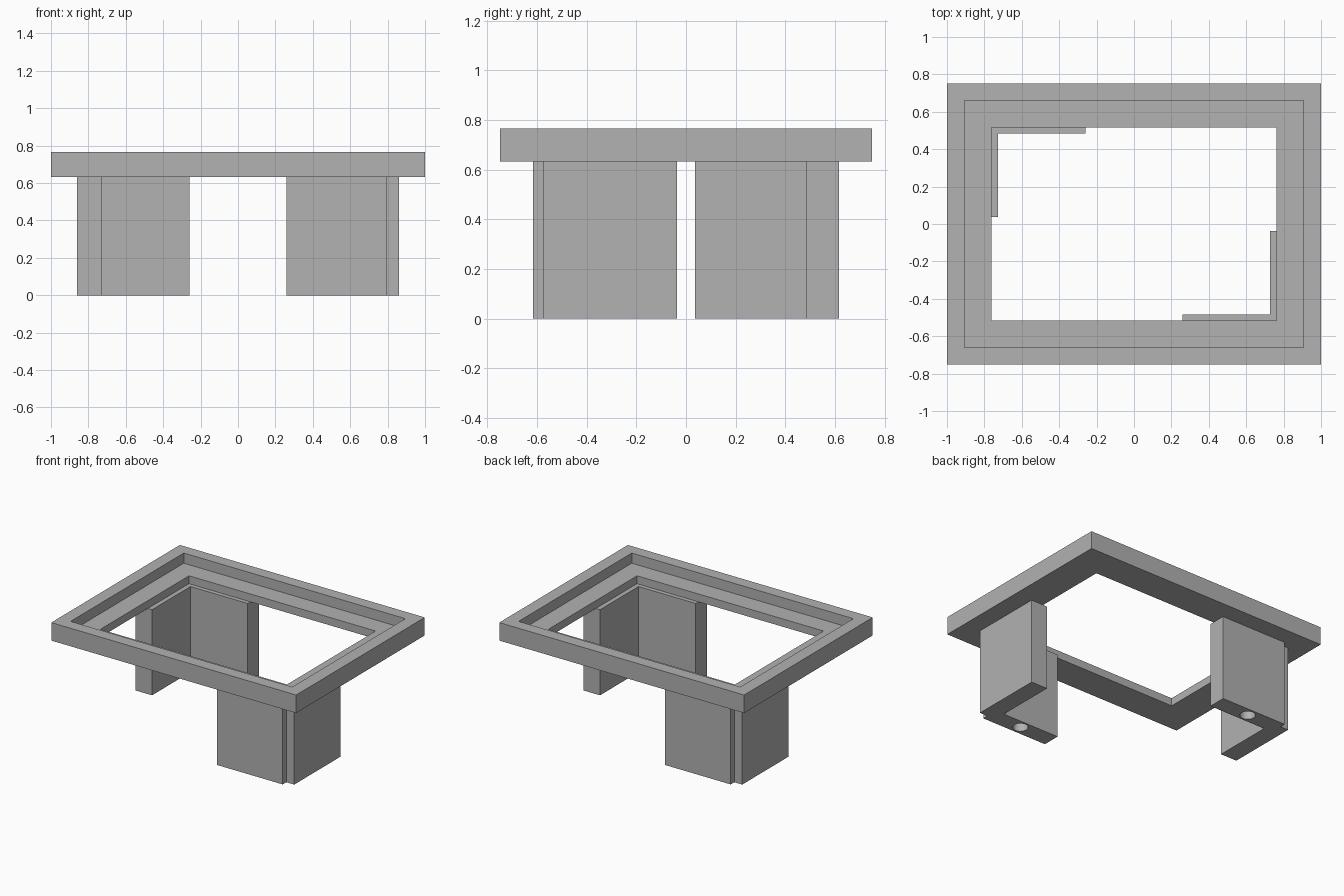
import bpy, bmesh
from math import pi
from mathutils import Matrix, Vector

if "Cube" in bpy.data.objects:
    bpy.data.objects.remove(bpy.data.objects["Cube"], do_unlink=True)

# One flat grey for everything
grey = bpy.data.materials.new("grey")
grey.use_nodes = True
grey.diffuse_color = (0.445, 0.445, 0.445, 1)
grey.node_tree.nodes["Principled BSDF"].inputs["Base Color"].default_value = grey.diffuse_color

FRAME_BOTTOM, LEDGE, FRAME_TOP = 0.632, 0.69, 0.765


def finish(bm, name):
    """Turn a bmesh into a named object with outward faces."""
    bmesh.ops.recalc_face_normals(bm, faces=bm.faces)
    mesh = bpy.data.meshes.new(name)
    bm.to_mesh(mesh)
    bm.free()
    mesh.materials.append(grey)
    obj = bpy.data.objects.new(name, mesh)
    bpy.context.collection.objects.link(obj)
    return obj


def rectangular_frame(name, profile):
    """Sweep a closed (half x, half y, z) profile round a rectangle."""
    bm = bmesh.new()
    corners = [(1, 1), (-1, 1), (-1, -1), (1, -1)]
    rings = [[bm.verts.new((sx * hx, sy * hy, z)) for sx, sy in corners]
             for hx, hy, z in profile]
    for i, ring in enumerate(rings):
        below = rings[i - 1]
        for k in range(4):
            n = (k + 1) % 4
            bm.faces.new((below[k], below[n], ring[n], ring[k]))
    return finish(bm, name)


def corner_leg(name, outline, hole, angle):
    """Extrude the stepped L outline and drill a blind hole from below."""
    bm = bmesh.new()
    base = bm.faces.new([bm.verts.new((x, y, 0)) for x, y in outline])
    top = bmesh.ops.extrude_face_region(bm, geom=[base])["geom"]
    bmesh.ops.translate(bm, vec=(0, 0, FRAME_BOTTOM),
                        verts=[g for g in top if isinstance(g, bmesh.types.BMVert)])
    leg = finish(bm, name)

    cutter_bm = bmesh.new()
    bmesh.ops.create_cone(cutter_bm, cap_ends=True, segments=32, radius1=0.052,
                          radius2=0.052, depth=0.6,
                          matrix=Matrix.Translation(Vector((*hole, 0))))
    cutter = finish(cutter_bm, "hole_cutter")
    cutter.hide_render = True
    cut = leg.modifiers.new("hole", "BOOLEAN")
    cut.operation, cut.object, cut.solver = "DIFFERENCE", cutter, "EXACT"

    # Bake the cut, then drop the cutter
    bpy.context.view_layer.update()
    evaluated = leg.evaluated_get(bpy.context.evaluated_depsgraph_get())
    baked = bpy.data.meshes.new_from_object(evaluated)
    leg.modifiers.clear()
    leg.data = baked
    bpy.data.objects.remove(cutter, do_unlink=True)
    baked.transform(Matrix.Rotation(angle, 4, "Z"))
    return leg


# Top frame with a recessed ledge
rectangular_frame("top_frame", [
    (1, 0.75, FRAME_BOTTOM), (1, 0.75, FRAME_TOP),
    (0.905, 0.66, FRAME_TOP), (0.905, 0.66, LEDGE),
    (0.762, 0.517, LEDGE), (0.762, 0.517, FRAME_BOTTOM)])

# Two L-shaped legs on opposite corners
leg_outline = [(0.26, -0.617), (0.797, -0.617), (0.797, -0.575), (0.862, -0.575),
               (0.862, -0.037), (0.728, -0.037), (0.728, -0.485), (0.26, -0.485)]
for name, angle in (("front_left_leg", 0), ("back_right_leg", pi)):
    corner_leg(name, leg_outline, (0.53, -0.55), angle)
